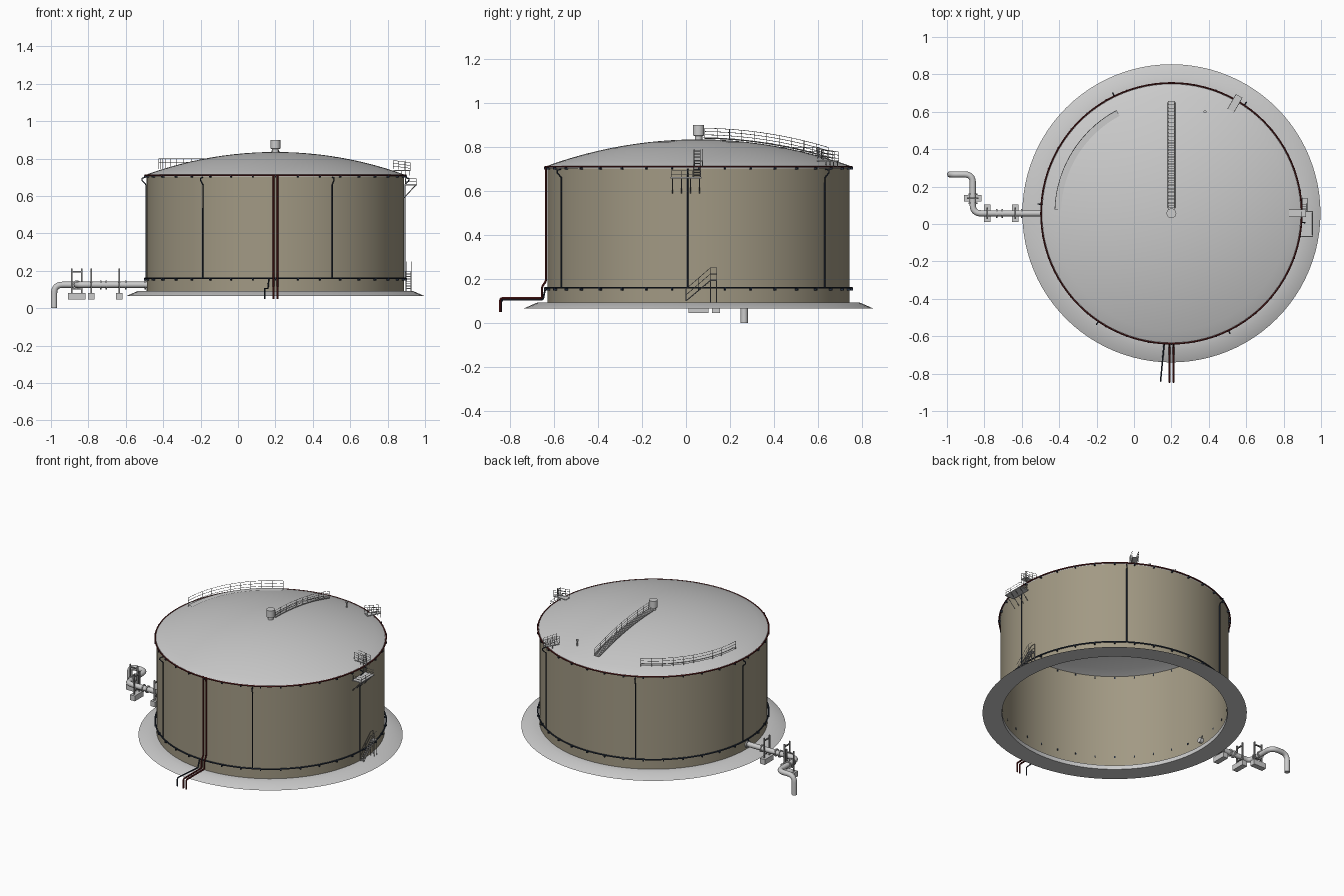
import bpy, bmesh, math
from mathutils import Vector, Matrix

if "Cube" in bpy.data.objects:
    bpy.data.objects.remove(bpy.data.objects["Cube"])

C = Vector((0.2, 0.057, 0))      # tank axis
R, TOP, APEX = 0.688, 0.715, 0.835
SPH = (R * R + (APEX - TOP) ** 2) / (2 * (APEX - TOP))


def material(name, rgb):
    m = bpy.data.materials.new(name)
    m.diffuse_color = (*rgb, 1)
    m.use_nodes = True
    m.node_tree.nodes["Principled BSDF"].inputs["Base Color"].default_value = m.diffuse_color
    return m


TAN = material("tan_paint", (0.36, 0.32, 0.23))
RED = material("red_pipe", (0.10, 0.012, 0.012))
NAVY = material("dark_pipe", (0.02, 0.03, 0.05))
STEEL = material("steel", (0.3, 0.3, 0.3))


def finish(bm, name, mat=None, smooth=True):
    me = bpy.data.meshes.new(name)
    bm.to_mesh(me)
    bm.free()
    ob = bpy.data.objects.new(name, me)
    bpy.context.collection.objects.link(ob)
    if mat:
        me.materials.append(mat)
    if smooth:
        bpy.ops.object.select_all(action='DESELECT')
        ob.select_set(True)
        bpy.context.view_layer.objects.active = ob
        bpy.ops.object.shade_smooth_by_angle(angle=math.radians(30))
    return ob


def lathe(name, profile, n=96, mat=None, at=C, closed=False):
    bm = bmesh.new()
    vs = [bm.verts.new((r, 0, z)) for r, z in profile]
    es = [bm.edges.new(p) for p in zip(vs, vs[1:])]
    if closed:
        es.append(bm.edges.new((vs[-1], vs[0])))
    bmesh.ops.spin(bm, geom=vs + es, axis=(0, 0, 1), cent=(0, 0, 0), steps=n, angle=math.tau)
    bmesh.ops.remove_doubles(bm, verts=bm.verts, dist=1e-5)
    bmesh.ops.recalc_face_normals(bm, faces=bm.faces)
    bmesh.ops.translate(bm, verts=bm.verts, vec=at)
    return finish(bm, name, mat)


def tubes(name, paths, r, mat=None, res=1, cyclic=False):
    cu = bpy.data.curves.new(name, 'CURVE')
    cu.dimensions = '3D'
    cu.bevel_depth, cu.bevel_resolution, cu.use_fill_caps = r, res, True
    for path in paths:
        s = cu.splines.new('POLY')
        s.points.add(len(path) - 1)
        for p, co in zip(s.points, path):
            p.co = (*co, 1)
        s.use_cyclic_u = cyclic
    ob = bpy.data.objects.new(name, cu)
    bpy.context.collection.objects.link(ob)
    if mat:
        cu.materials.append(mat)
    bpy.ops.object.select_all(action='DESELECT')
    ob.select_set(True)
    bpy.context.view_layer.objects.active = ob
    bpy.ops.object.convert(target='MESH')
    bpy.ops.object.shade_smooth_by_angle(angle=math.radians(50))
    return ob


def boxes(name, items, mat=None):
    # items: (centre, size, rotation about z)
    bm = bmesh.new()
    for c, s, a in items:
        m = Matrix.Translation(c) @ Matrix.Rotation(a, 4, 'Z') @ Matrix.Diagonal((*s, 1))
        bmesh.ops.create_cube(bm, size=1, matrix=m)
    return finish(bm, name, mat, False)


def fillet(pts, r, n=6):
    pts = [Vector(p) for p in pts]
    out = [pts[0]]
    for a, b, c in zip(pts, pts[1:], pts[2:]):
        p, q = b + (a - b).normalized() * r, b + (c - b).normalized() * r
        out += [p.lerp(b, t / n).lerp(b.lerp(q, t / n), t / n) for t in range(n + 1)]
    return out + [pts[-1]]


def polar(deg, r, z, t=0):
    a = math.radians(deg)
    return C + Vector((r * math.cos(a) - t * math.sin(a), r * math.sin(a) + t * math.cos(a), z))


def roof_z(r):
    return math.sqrt(SPH * SPH - r * r) - (SPH - APEX)


# Tank body, roof and foundation ring
lathe("foundation_ring", [(0.68, 0.065), (0.797, 0.065), (0.735, 0.092), (0.68, 0.092)], closed=True)
lathe("tank_wall", [(R, 0.09), (R, 0.16), (R, TOP)], mat=TAN)
lathe("dome_roof", [(0, APEX)] + [(R * i / 12, roof_z(R * i / 12)) for i in range(1, 13)]
      + [(R + 0.004, TOP - 0.002), (R + 0.004, TOP - 0.012)])
lathe("centre_vent", [(0, 0.9), (0.026, 0.9), (0.026, 0.853), (0.017, 0.85), (0.017, 0.825)], 24)
lathe("small_vent", [(0, 0.795), (0.008, 0.795), (0.008, 0.785), (0.004, 0.78), (0.004, 0.74)],
      12, at=Vector((0.38, 0.6, 0)))

# Spray rings, wall brackets and droppers
for name, z, r, mat in (("upper_ring_pipe", 0.71, 0.697, RED), ("lower_ring_pipe", 0.16, 0.697, NAVY)):
    tubes(name, [[polar(i * 3.75, r, z) for i in range(96)]], 0.0045, mat, cyclic=True)
    boxes(name + "_brackets", [(polar(i * 10, 0.694, z - 0.006), (0.018, 0.007, 0.012),
                                math.radians(i * 10)) for i in range(36)], NAVY)
tubes("wall_droppers", [[polar(a, 0.697, 0.70), polar(a, 0.716, 0.694), polar(a, 0.716, 0.684),
                         polar(a, 0.694, 0.66), polar(a, 0.694, 0.16)]
                        for a in range(-64, 296, 60)], 0.0035, NAVY)
y0 = C.y - R
tubes("red_supply_pipes", [fillet([(x, y0 - 0.006, 0.715), (x, y0 - 0.006, 0.19), (x, y0 - 0.024, 0.165),
                                   (x, y0 - 0.024, 0.112), (x, -0.845, 0.112), (x, -0.845, 0.05)], 0.009, 4)
                           for x in (0.19, 0.211)], 0.0055, RED)
tubes("dark_supply_pipe", [fillet([(0.165, y0 - 0.008, 0.16), (0.16, y0 - 0.02, 0.105),
                                   (0.142, -0.84, 0.105), (0.142, -0.84, 0.05)], 0.009, 4)], 0.004, NAVY)


# Railing along a floor path
def railing(name, floor, height, every=1, levels=3):
    floor = [Vector(p) for p in floor]
    paths = [[p + Vector((0, 0, height * k / levels)) for p in floor] for k in range(1, levels + 1)]
    paths += [[p, p + Vector((0, 0, height))] for p in floor[::every]]
    return tubes(name, paths, 0.0013, STEEL, 0)


# Radial stairway over the roof
ys = [0.085 + 0.565 * i / 30 for i in range(31)]
path = [(y, roof_z(y - C.y) + 0.006) for y in ys]
tubes("roof_stair_stringers", [[(x, y, z) for y, z in path] for x in (0.182, 0.218)], 0.003, STEEL, 0)
boxes("roof_stair_treads", [((0.2, y, z + 0.002), (0.038, 0.014, 0.003), 0) for y, z in path])
railing("roof_stair_rail", [(0.216, y, z) for y, z in path], 0.045, 3)

# Curved walkway on the roof
arc = [118 + 3 * i for i in range(21)]
bm = bmesh.new()
rows = [[bm.verts.new(polar(a, r, roof_z(0.60) + 0.006)) for r in (0.59, 0.625)] for a in arc]
for p, q in zip(rows, rows[1:]):
    bm.faces.new((p[0], p[1], q[1], q[0]))
bmesh.ops.solidify(bm, geom=bm.faces[:], thickness=0.004)
finish(bm, "curved_walkway", None, False)
railing("curved_walkway_rail", [polar(a, 0.623, roof_z(0.60)) for a in arc], 0.055, 2)


# Gangways at the roof edge
def gangway(name, deg, r0, r1):
    rm = (r0 + r1) / 2
    boxes(name + "_deck", [(polar(deg, rm, 0.737), (r1 - r0, 0.04, 0.005), math.radians(deg))])
    tubes(name + "_legs", [[polar(deg, r, 0.71, t), polar(deg, r, 0.737, t)]
                           for r in (rm, r1 - 0.005) for t in (-0.018, 0.018)], 0.002, STEEL, 0)
    for side, t in (("left", 0.019), ("right", -0.019)):
        railing(f"{name}_{side}_rail", [polar(deg, r0 + (r1 - r0) * k / 3, 0.745 - 0.004 * k, t)
                                        for k in range(4)], 0.045)


gangway("back_gangway", 60, 0.635, 0.725)
gangway("side_gangway", 0, 0.63, 0.72)

# Bracketed platform on the right wall
boxes("side_platform", [((0.923, 0.0, 0.66), (0.066, 0.14, 0.006), 0)])
railing("side_platform_rail", [(0.895, -0.068, 0.66), (0.954, -0.068, 0.66), (0.954, -0.02, 0.66),
                               (0.954, 0.03, 0.66), (0.954, 0.068, 0.66), (0.895, 0.068, 0.66)], 0.032, 1, 2)
tubes("platform_braces", [[(0.952, y, 0.66), (0.888, y, 0.59)] for y in (-0.062, -0.02, 0.02, 0.062)],
      0.0025, STEEL, 0)
tubes("access_ladder", [[(0.897, y, 0.66), (0.897, y, 0.79)] for y in (0.035, 0.065)]
      + [[(0.897, 0.035, 0.67 + 0.014 * i), (0.897, 0.065, 0.67 + 0.014 * i)] for i in range(9)], 0.002, STEEL, 0)

# Lower stair on the right wall
boxes("lower_stair_treads", [((0.912, 0.005 + 0.0115 * i, 0.105 + 0.0092 * i), (0.026, 0.012, 0.003), 0)
                             for i in range(10)] + [((0.912, 0.125, 0.195), (0.026, 0.03, 0.004), 0)])
tubes("lower_stair_stringers", [[(x, 0, 0.1), (x, 0.11, 0.193), (x, 0.14, 0.193)] for x in (0.899, 0.925)]
      + [[(x, y, 0.092), (x, y, 0.195)] for x in (0.899, 0.925) for y in (0.112, 0.138)], 0.0022, STEEL, 0)
for side, x in (("inner", 0.899), ("outer", 0.925)):
    railing(f"lower_stair_{side}_rail", [(x, 0, 0.1), (x, 0.055, 0.147), (x, 0.11, 0.195), (x, 0.14, 0.195)],
            0.055, 1, 2)

# Outlet pipe with two swan bends and a down leg
PZ = 0.125
tubes("outlet_pipe", [fillet([(-0.465, C.y, PZ), (-0.862, C.y, PZ), (-0.862, 0.265, PZ),
                              (-0.983, 0.265, PZ), (-0.983, 0.265, 0)], 0.045, 8)], 0.0165, None, 4)
flanges = [((x, C.y, PZ), 'x') for x in (-0.495, -0.60, -0.705, -0.735)]
flanges += [((-0.862, y, PZ), 'y') for y in (0.112, 0.158)]
tubes("pipe_flanges", [[Vector(c) - d, Vector(c) + d] for c, ax in flanges
                       for d in [Vector((0.004, 0, 0)) if ax == 'x' else Vector((0, 0.004, 0))]], 0.024, None, 4)

# Concrete footings and portal supports for the pipe
feet, posts, beams = [], [], []
for x, y, a in ((-0.635, C.y, 0), (-0.785, C.y, 0), (-0.862, 0.137, math.pi / 2)):
    m = Matrix.Rotation(a, 3, 'Z')
    c = Vector((x, y, 0))
    feet.append((c + Vector((0, 0, 0.063)), (0.036, 0.092, 0.035), a))
    for s in (-1, 1):
        posts.append((c + m @ Vector((0, 0.027 * s, 0)) + Vector((0, 0, 0.145)), (0.008, 0.008, 0.135), a))
    for z in (0.104, 0.195):
        beams.append((c + Vector((0, 0, z)), (0.008, 0.06, 0.007), a))
boxes("pipe_footings", feet)
boxes("pipe_support_posts", posts, STEEL)
boxes("pipe_support_beams", beams, STEEL)
